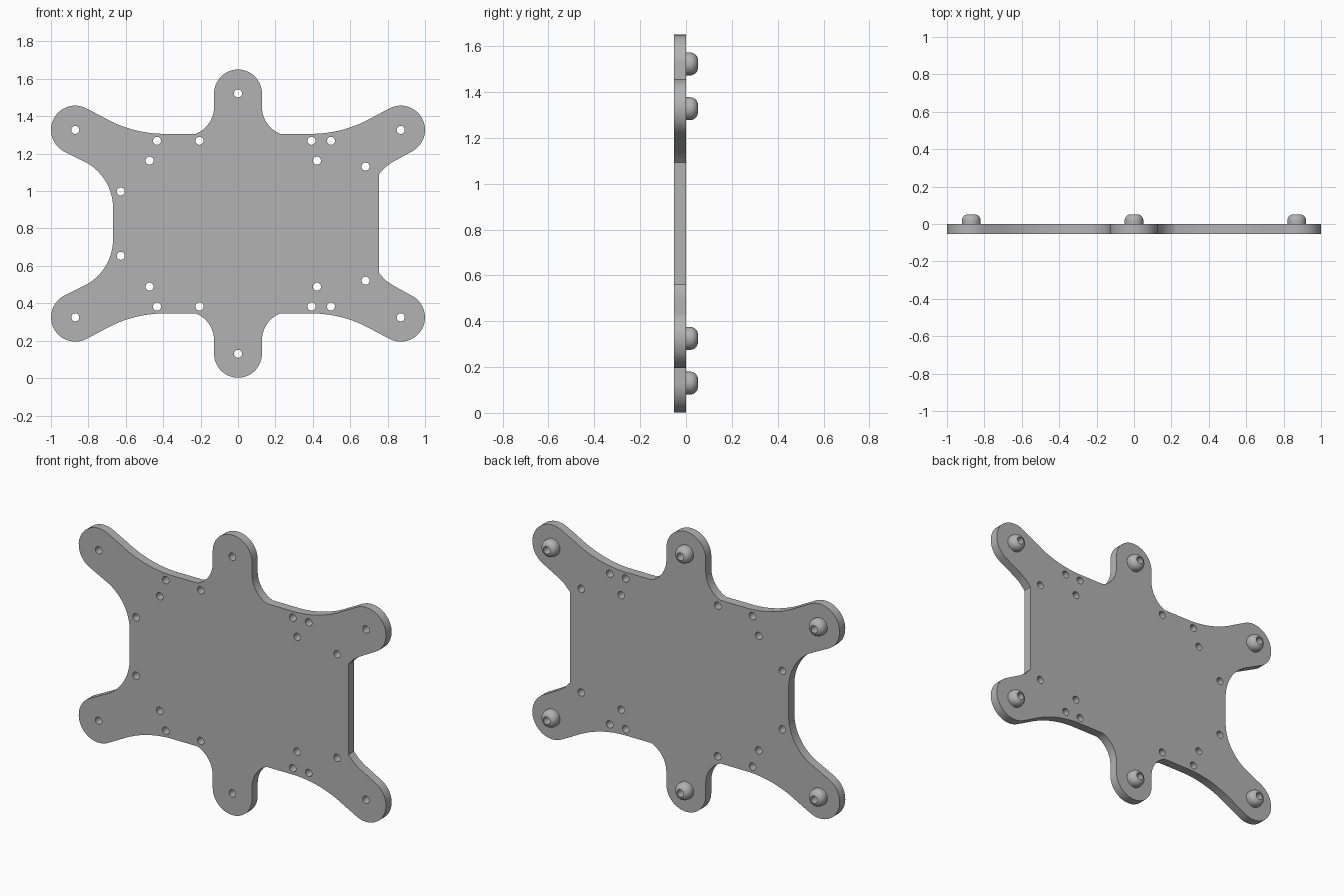
import bpy, bmesh
from math import sin, cos, radians, pi
from mathutils import Vector, Matrix

if "Cube" in bpy.data.objects:
    bpy.data.objects.remove(bpy.data.objects["Cube"])

MID = 0.826          # height of the horizontal symmetry line
THICK = 0.0525       # plate thickness, also standoff height
HOLE = 0.0215

grey = bpy.data.materials.new("plain grey")
grey.use_nodes = True
grey.diffuse_color = (0.45, 0.45, 0.45, 1)
grey.node_tree.nodes["Principled BSDF"].inputs["Base Color"].default_value = (0.45, 0.45, 0.45, 1)


def arc(cx, cz, r, start, end, n):
    """Points on a circle between two angles in degrees."""
    angles = [radians(start + (end - start) * i / n) for i in range(n + 1)]
    return [(cx + r * cos(a), cz + r * sin(a)) for a in angles]


def flip_x(pts):
    return [(-x, z) for x, z in pts]


def flip_z(pts):
    return [(x, 2 * MID - z) for x, z in pts]


def smooth(obj):
    bpy.ops.object.select_all(action='DESELECT')
    obj.select_set(True)
    bpy.context.view_layer.objects.active = obj
    bpy.ops.object.shade_smooth_by_angle(angle=radians(30))


# Upper edge of the plate from the middle tab out to the arm's lower flank
upper = (arc(0, 1.522, 0.128, 90, 0, 12)
         + arc(0.283, 1.45, 0.155, 180, 248, 10)
         + arc(0.39, 1.966, 0.66, 272, 300, 10)
         + arc(0.87, 1.327, 0.13, 120, -60, 20))
left_flank = [(0.83, 1.157), (0.79, 1.13), (0.755, 1.092)]      # straight side
right_flank = flip_x(arc(-0.945, 0.91, 0.277, 58, 0, 12))       # waisted side
left_half = upper + left_flank
right_half = flip_x(upper + right_flank)
outline = (left_half + flip_z(left_half)[::-1][:-1]
           + flip_z(right_half) + right_half[::-1][:-1])

# Hole centres on the upper half, mirrored downwards
mounts = [(0, 1.522), (0.87, 1.327), (-0.87, 1.327)]
small = [(-0.433, 1.269), (-0.206, 1.269), (0.393, 1.269), (0.497, 1.269),
         (-0.473, 1.163), (0.422, 1.163), (0.682, 1.131), (-0.627, 0.998)]
mounts += flip_z(mounts)
small += flip_z(small)

# Plate: filled curve with holes, turned into a mesh
curve = bpy.data.curves.new("plate_outline", 'CURVE')
curve.dimensions = '2D'
curve.fill_mode = 'BOTH'
curve.extrude = THICK / 2
loops = [outline] + [arc(x, z, HOLE, 0, 345, 23) for x, z in mounts + small]
for pts in loops:
    spline = curve.splines.new('POLY')
    spline.points.add(len(pts) - 1)
    for p, (x, z) in zip(spline.points, pts):
        p.co = (x, z, 0, 1)
    spline.use_cyclic_u = True
helper = bpy.data.objects.new("plate_outline", curve)
bpy.context.collection.objects.link(helper)
bpy.context.view_layer.update()
mesh = bpy.data.meshes.new_from_object(
    helper.evaluated_get(bpy.context.evaluated_depsgraph_get()))
bpy.data.objects.remove(helper)

bm = bmesh.new()
bm.from_mesh(mesh)
bmesh.ops.remove_doubles(bm, verts=bm.verts, dist=0.0001)
bmesh.ops.transform(bm, verts=bm.verts,
                    matrix=Matrix.Translation((0, -THICK / 2, 0)) @ Matrix.Rotation(pi / 2, 4, 'X'))
bmesh.ops.recalc_face_normals(bm, faces=bm.faces)
bm.to_mesh(mesh)
bm.free()
mesh.materials.clear()
mesh.materials.append(grey)
plate = bpy.data.objects.new("mounting_plate", mesh)
bpy.context.collection.objects.link(plate)
smooth(plate)

# Standoff: domed ring turned around the y axis
profile = ([(HOLE, 0), (0.05, 0)] + arc(0.015, 0.0175, 0.035, 0, 79, 8))
bm = bmesh.new()
verts = [bm.verts.new((r, y, 0)) for r, y in profile]
edges = [bm.edges.new((verts[i - 1], verts[i])) for i in range(len(verts))]
bmesh.ops.spin(bm, geom=verts + edges, cent=(0, 0, 0), axis=(0, 1, 0),
               angle=2 * pi, steps=32)
bmesh.ops.remove_doubles(bm, verts=bm.verts, dist=0.0001)
bmesh.ops.recalc_face_normals(bm, faces=bm.faces)
dome = bpy.data.meshes.new("standoff")
bm.to_mesh(dome)
bm.free()
dome.materials.append(grey)
names = ["top_middle", "top_left", "top_right",
         "bottom_middle", "bottom_left", "bottom_right"]
for name, (x, z) in zip(names, mounts):
    standoff = bpy.data.objects.new(name + "_standoff", dome)
    standoff.location = Vector((x, 0, z))
    bpy.context.collection.objects.link(standoff)
smooth(standoff)
